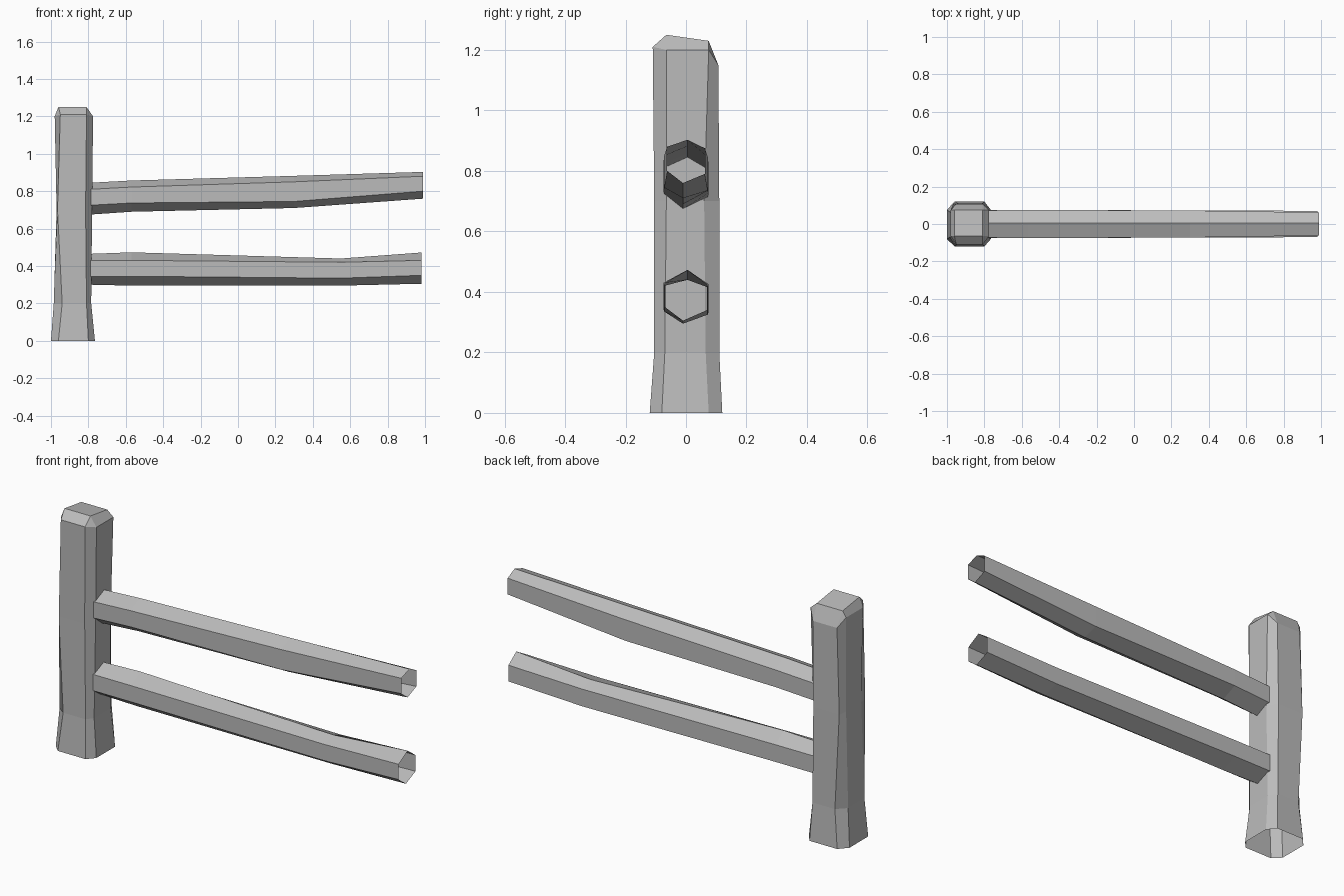
import bpy, bmesh

cube = bpy.data.objects.get("Cube")
if cube:
    bpy.data.objects.remove(cube)

grey = bpy.data.materials.new("weathered_grey")
grey.use_nodes = True
colour = (0.5, 0.5, 0.5, 1)
grey.diffuse_color = colour
grey.node_tree.nodes["Principled BSDF"].inputs["Base Color"].default_value = colour


def loft(name, rings, cap_end=False):
    """Skin a stack of equal rings, leaving the ends open unless capped."""
    bm = bmesh.new()
    loops = [[bm.verts.new(p) for p in ring] for ring in rings]
    for low, high in zip(loops, loops[1:]):
        for i in range(len(low)):
            j = (i + 1) % len(low)
            bm.faces.new((low[i], low[j], high[j], high[i]))
    if cap_end:
        bm.faces.new(loops[-1])
    bmesh.ops.remove_doubles(bm, verts=bm.verts, dist=0.001)
    bmesh.ops.recalc_face_normals(bm, faces=bm.faces)
    mesh = bpy.data.meshes.new(name)
    bm.to_mesh(mesh)
    bm.free()
    mesh.materials.append(grey)
    obj = bpy.data.objects.new(name, mesh)
    bpy.context.collection.objects.link(obj)
    return obj


def post_ring(z, x, y, front=0, back=0):
    """Chamfered square; x and y list outer, inner, inner, outer limits."""
    a, b, c, d = x
    e, f, g, h = y
    outline = [(b, e), (c, e), (d, f), (d, g), (c, h), (b, h), (a, g), (a, f)]
    lift = [front, front, 0, 0, back, back, 0, 0]
    return [(px, py, z + dz) for (px, py), dz in zip(outline, lift)]


# Upright post: flared foot, chamfered corners, sloping top
top = [(x, y, 1.25 if y < 0 else 1.23)
       for x, y, _ in post_ring(0, (-.96, -.96, -.81, -.81), (-.065, -.065, .075, .075))]
loft("post", [
    post_ring(0, (-1, -.96, -.80, -.765), (-.12, -.08, .075, .12)),
    post_ring(.2, (-.985, -.94, -.81, -.785), (-.105, -.07, .065, .11)),
    post_ring(.7, (-.97, -.965, -.815, -.78), (-.105, -.065, .06, .11)),
    post_ring(1.2, (-.98, -.95, -.81, -.775), (-.11, -.065, .075, .107), .01, -.05),
    top], cap_end=True)


def rail(name, stations):
    """Hexagonal open tube; each station is x, half depth and four heights."""
    rings = []
    for x, r, peak, upper, lower, base in stations:
        rings.append([(x, .005, peak), (x, -r, upper), (x, -r, lower),
                      (x, -.01, base), (x, r, lower - .01), (x, r, upper - .005)])
    return loft(name, rings)


# Two slightly warped rails
rail("upper_rail", [
    (-.79, .073, .845, .81, .725, .675),
    (-.57, .075, .857, .822, .737, .69),
    (.30, .072, .882, .85, .745, .71),
    (.99, .062, .903, .88, .80, .76)])
rail("lower_rail", [
    (-.79, .075, .465, .43, .345, .30),
    (-.57, .075, .473, .43, .345, .295),
    (.55, .072, .44, .42, .335, .295),
    (.98, .07, .472, .43, .35, .305)])
